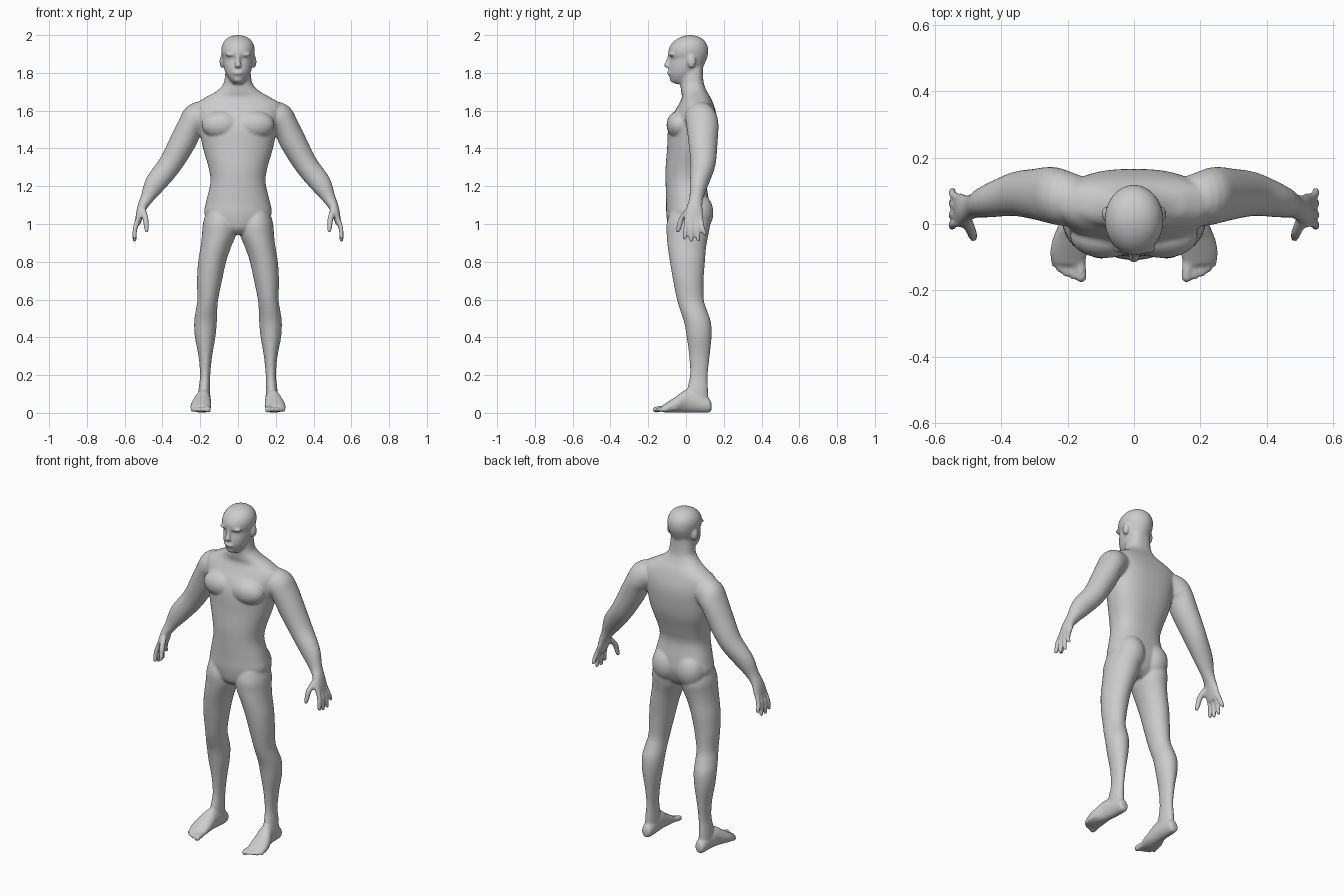
import bpy, bmesh, math
from mathutils import Vector

X, Y, Z = Vector((1, 0, 0)), Vector((0, 1, 0)), Vector((0, 0, 1))
parts = []


def finish(bm, name):
    bmesh.ops.recalc_face_normals(bm, faces=bm.faces)
    me = bpy.data.meshes.new(name)
    bm.to_mesh(me)
    bm.free()
    ob = bpy.data.objects.new(name, me)
    bpy.context.collection.objects.link(ob)
    parts.append(ob)


def spline(secs, steps=4):
    # Catmull-Rom interpolation of section tuples
    out = []
    for i in range(len(secs) - 1):
        p = [secs[max(i - 1, 0)], secs[i], secs[i + 1], secs[min(i + 2, len(secs) - 1)]]
        for k in range(steps):
            t = k / steps
            out.append([0.5 * (2 * b + (c - a) * t + (2 * a - 5 * b + 4 * c - d) * t * t
                               + (3 * b - a - 3 * c + d) * t ** 3) for a, b, c, d in zip(*p)])
    return out + [list(secs[-1])]


def loft(name, secs, v, u=None, sides=32, back=2.0, mirror=False):
    # sections: x, y, z, half size along u, half size along v
    for s in ((1, -1) if mirror else (1,)):
        path = spline(secs)
        cs = [Vector(p[:3]) for p in path]
        bm = bmesh.new()
        rings = []
        for i, p in enumerate(path):
            t = (cs[min(i + 1, len(cs) - 1)] - cs[max(i - 1, 0)]).normalized()
            side = u or v.cross(t).normalized()
            ring = []
            for k in range(sides):
                a = 2 * math.pi * k / sides
                e = 2 / (back if math.sin(a) > 0 else 2.0)
                ca = math.copysign(abs(math.cos(a)) ** e, math.cos(a))
                sa = math.copysign(abs(math.sin(a)) ** e, math.sin(a))
                q = cs[i] + side * ca * p[3] + v * sa * p[4]
                ring.append(bm.verts.new((q.x * s, q.y, q.z)))
            rings.append(ring)
        for r0, r1 in zip(rings, rings[1:]):
            for k in range(sides):
                j = (k + 1) % sides
                bm.faces.new((r0[k], r0[j], r1[j], r1[k]))
        bm.faces.new(rings[0])
        bm.faces.new(rings[-1])
        finish(bm, name)


def column(name, secs, **kw):
    # horizontal sections: z, centre x, half width, front y, back y
    loft(name, [(x, (f + b) / 2, z, w, (b - f) / 2) for z, x, w, f, b in secs], Y, X, **kw)


def blob(name, c, r, mirror=True):
    for s in ((1, -1) if mirror else (1,)):
        bm = bmesh.new()
        bmesh.ops.create_uvsphere(bm, u_segments=24, v_segments=16, radius=1)
        for w in bm.verts:
            w.co = Vector((s * c[0] + w.co.x * r[0], c[1] + w.co.y * r[1], c[2] + w.co.z * r[2]))
        finish(bm, name)


# Torso and neck
column("torso", [
    (0.945, 0, 0.04, -0.06, 0.06), (0.98, 0, 0.12, -0.092, 0.10), (1.05, 0, 0.177, -0.104, 0.125),
    (1.12, 0, 0.168, -0.105, 0.122), (1.22, 0, 0.146, -0.108, 0.108), (1.30, 0, 0.156, -0.108, 0.125),
    (1.40, 0, 0.185, -0.10, 0.153), (1.50, 0, 0.205, -0.095, 0.165), (1.57, 0, 0.222, -0.075, 0.163),
    (1.63, 0, 0.228, -0.04, 0.147), (1.67, 0, 0.172, -0.022, 0.13), (1.70, 0, 0.118, -0.026, 0.112),
    (1.74, 0, 0.078, -0.03, 0.095), (1.79, 0, 0.068, -0.035, 0.09), (1.84, 0, 0.06, -0.03, 0.09)],
    back=2.6, sides=48)
blob("chest_muscle", (0.088, -0.035, 1.525), (0.105, 0.068, 0.075))
blob("buttock", (0.08, 0.062, 1.06), (0.085, 0.083, 0.105))

# Head and face
column("head", [
    (1.742, 0, 0.028, -0.058, 0.02), (1.765, 0, 0.046, -0.082, 0.05), (1.80, 0, 0.066, -0.092, 0.075),
    (1.84, 0, 0.077, -0.089, 0.095), (1.875, 0, 0.082, -0.083, 0.11), (1.90, 0, 0.087, -0.094, 0.117),
    (1.93, 0, 0.088, -0.09, 0.117), (1.957, 0, 0.08, -0.074, 0.108), (1.978, 0, 0.064, -0.05, 0.09),
    (1.992, 0, 0.042, -0.022, 0.067), (2.0, 0, 0.012, 0.01, 0.034)])
loft("nose", [(0, -0.085, 1.90, 0.009, 0.01), (0, -0.092, 1.865, 0.011, 0.014),
              (0, -0.1, 1.84, 0.017, 0.018), (0, -0.094, 1.828, 0.013, 0.014)], Y, X)
blob("lips", (0, -0.086, 1.80), (0.028, 0.015, 0.012), mirror=False)
blob("chin", (0, -0.068, 1.765), (0.026, 0.018, 0.016), mirror=False)
blob("brow", (0.036, -0.072, 1.897), (0.032, 0.019, 0.01))
blob("ear", (0.084, 0.03, 1.86), (0.014, 0.022, 0.034))

# Legs
column("leg", [
    (1.06, 0.095, 0.075, -0.085, 0.11), (1.0, 0.096, 0.09, -0.103, 0.127), (0.94, 0.101, 0.09, -0.102, 0.118),
    (0.88, 0.117, 0.081, -0.097, 0.107), (0.80, 0.137, 0.074, -0.085, 0.10), (0.70, 0.151, 0.066, -0.068, 0.093),
    (0.60, 0.16, 0.055, -0.048, 0.094), (0.54, 0.167, 0.057, -0.03, 0.112), (0.48, 0.172, 0.06, -0.01, 0.132),
    (0.40, 0.174, 0.054, 0.004, 0.135), (0.30, 0.173, 0.036, 0.017, 0.125), (0.20, 0.174, 0.027, 0.021, 0.115),
    (0.12, 0.178, 0.031, 0.005, 0.117), (0.05, 0.179, 0.033, 0.0, 0.12)], mirror=True)

# Feet and toes
loft("foot", [
    (0.178, 0.135, 0.033, 0.016, 0.018), (0.178, 0.12, 0.04, 0.03, 0.038), (0.179, 0.06, 0.055, 0.036, 0.054),
    (0.185, 0.0, 0.062, 0.042, 0.06), (0.193, -0.045, 0.047, 0.052, 0.045), (0.197, -0.09, 0.032, 0.056, 0.03),
    (0.196, -0.122, 0.022, 0.048, 0.019)], Z, X, mirror=True)
for x, y, r in ((0.159, -0.165, 0.016), (0.184, -0.158, 0.011), (0.205, -0.15, 0.011),
                (0.224, -0.137, 0.011), (0.24, -0.118, 0.011)):
    loft("toe", [(0.19 + (x - 0.19) * 0.85, y + 0.07, 0.025, r, r), (x, y + 0.02, 0.02, r, r),
                 (x, y, 0.016, r, r), (x, y - 0.01, 0.015, r * 0.5, r * 0.5)], X, sides=12, mirror=True)

# Arms down to the palm
loft("arm", [
    (0.16, 0.07, 1.575, 0.075, 0.075), (0.215, 0.08, 1.56, 0.083, 0.085), (0.25, 0.087, 1.52, 0.07, 0.085),
    (0.293, 0.09, 1.433, 0.07, 0.077), (0.36, 0.09, 1.315, 0.062, 0.066), (0.437, 0.07, 1.215, 0.056, 0.05),
    (0.48, 0.055, 1.14, 0.036, 0.037), (0.507, 0.045, 1.09, 0.026, 0.042), (0.522, 0.041, 1.04, 0.02, 0.052),
    (0.532, 0.042, 1.0, 0.014, 0.047)], Y, mirror=True)

# Fingers and thumb
for y0, y1, z1 in ((0.005, -0.008, 0.918), (0.029, 0.027, 0.906), (0.054, 0.065, 0.908), (0.077, 0.1, 0.938)):
    loft("finger", [(0.528, y0, 1.03, 0.013, 0.013), (0.545, (y0 + y1) / 2, 0.975, 0.013, 0.013),
                    (0.548, y1, z1 + 0.01, 0.011, 0.011), (0.547, y1, z1, 0.006, 0.006)],
         Y, sides=12, mirror=True)
loft("thumb", [(0.507, 0.02, 1.08, 0.018, 0.02), (0.49, -0.022, 1.03, 0.016, 0.017),
               (0.484, -0.04, 0.97, 0.012, 0.013), (0.483, -0.044, 0.955, 0.006, 0.006)],
     Y, sides=12, mirror=True)

# Fuse all parts into one smooth skin
bpy.ops.object.select_all(action='DESELECT')
for ob in parts:
    ob.select_set(True)
bpy.context.view_layer.objects.active = parts[0]
bpy.ops.object.join()
body = bpy.context.view_layer.objects.active
body.name = "body"
rm = body.modifiers.new("fuse", 'REMESH')
rm.mode = 'VOXEL'
rm.voxel_size = 0.007
rm.use_smooth_shade = True
sm = body.modifiers.new("soften", 'SMOOTH')
sm.factor = 0.5
sm.iterations = 4
for m in ("fuse", "soften"):
    bpy.ops.object.modifier_apply(modifier=m)
bpy.ops.object.shade_smooth()
